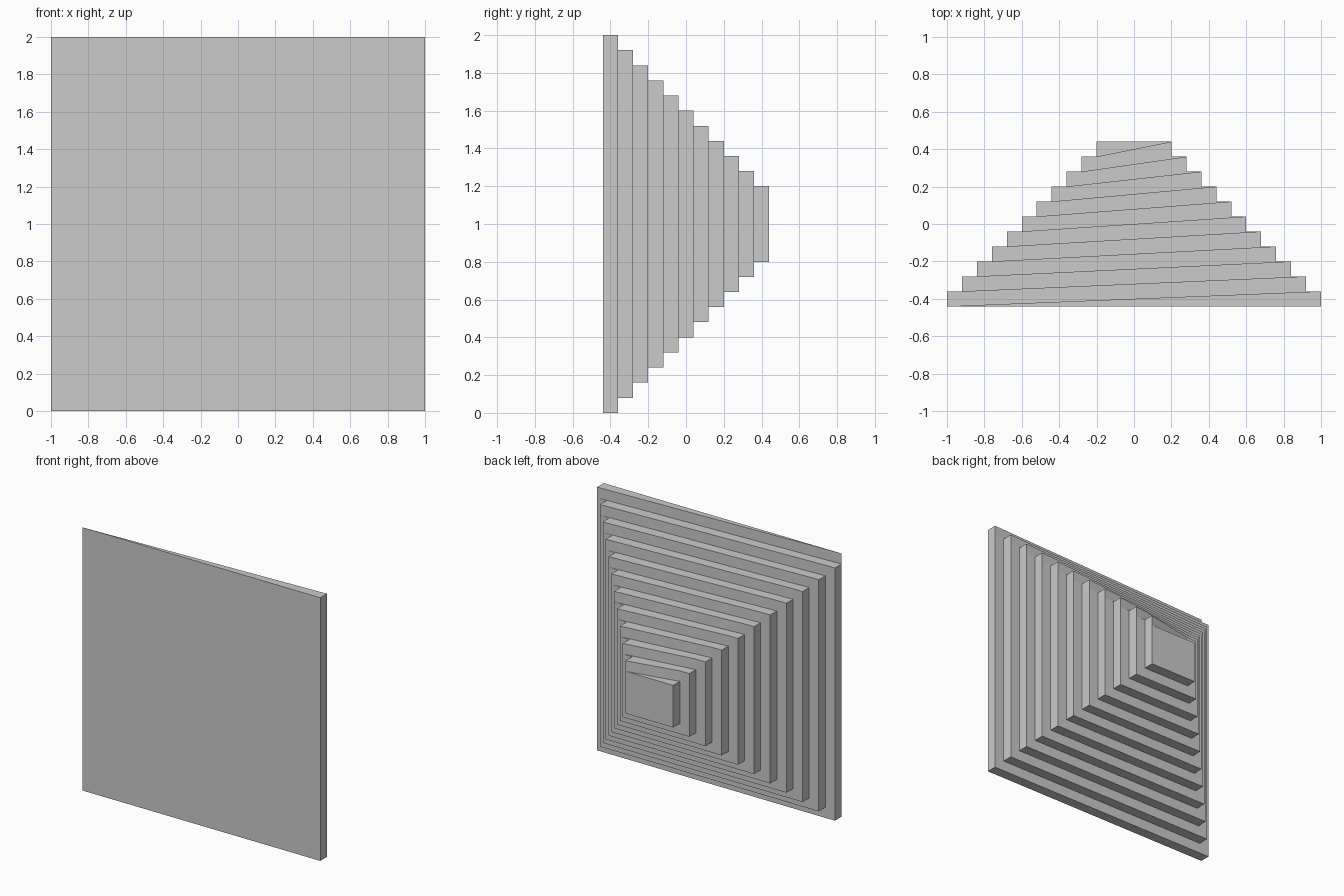
import bpy, bmesh

if "Cube" in bpy.data.objects:
    bpy.data.objects.remove(bpy.data.objects["Cube"])

STEPS = 11
STEP = 0.08          # tread depth and riser height
Y0 = -0.44           # front plane


def prism(bm, footprint, z0, z1):
    """Extrude a counter-clockwise xy footprint from z0 to z1."""
    low = [bm.verts.new((x, y, z0)) for x, y in footprint]
    high = [bm.verts.new((x, y, z1)) for x, y in footprint]
    bm.faces.new(low[::-1])
    bm.faces.new(high)
    n = len(footprint)
    for i in range(n):
        j = (i + 1) % n
        bm.faces.new((low[i], low[j], high[j], high[i]))


def slab(index):
    h = 1 - STEP * index
    ya, yb = Y0 + STEP * index, Y0 + STEP * (index + 1)
    top = 1 + h
    bm = bmesh.new()
    # main square body
    prism(bm, [(-h, ya), (h, ya), (h, yb), (-h, yb)], 1 - h, top - STEP)
    # top course, cut diagonally so the stair winds on to the next step
    prism(bm, [(-h, ya), (h, ya), (h, yb)], top - STEP, top)
    bmesh.ops.remove_doubles(bm, verts=bm.verts, dist=1e-5)
    bmesh.ops.recalc_face_normals(bm, faces=bm.faces)
    name = f"spiral_step_{index + 1:02d}"
    mesh = bpy.data.meshes.new(name)
    bm.to_mesh(mesh)
    bm.free()
    bpy.context.collection.objects.link(bpy.data.objects.new(name, mesh))


# stacked steps, shrinking towards the back
for i in range(STEPS):
    slab(i)
